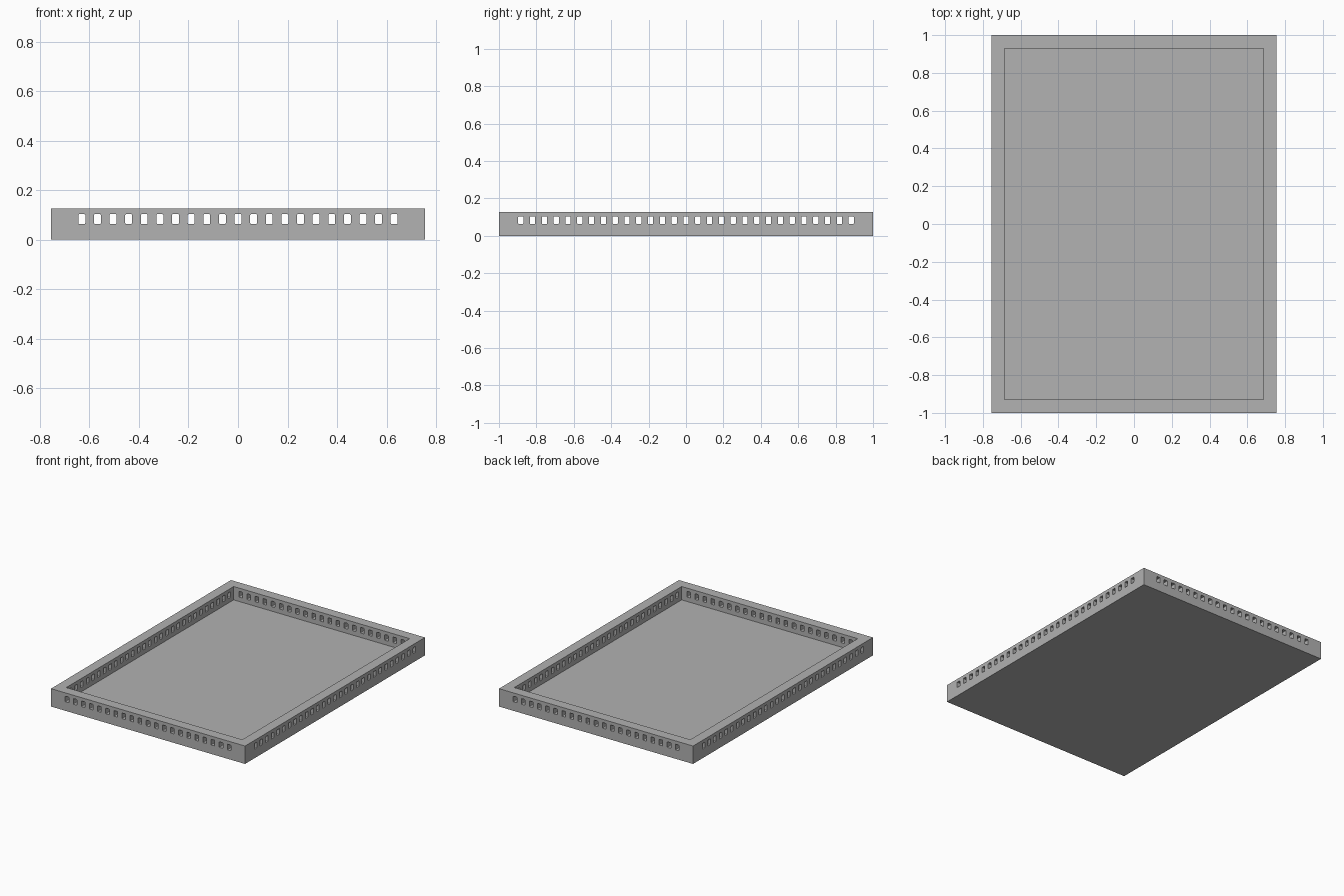
import bpy
import bmesh
from mathutils import Matrix, Vector

default = bpy.data.objects.get("Cube")
if default:
    bpy.data.objects.remove(default, do_unlink=True)

HALF_X, HALF_Y, HEIGHT = 0.755, 1.0, 0.126
WALL, FLOOR = 0.07, 0.032
SLOT_W, SLOT_H, SLOT_Z = 0.028, 0.04, 0.083
PITCH = 0.0631

grey = bpy.data.materials.new("plain grey")
grey.use_nodes = True
grey.diffuse_color = (0.445, 0.445, 0.445, 1)
grey.node_tree.nodes["Principled BSDF"].inputs["Base Color"].default_value = grey.diffuse_color


def add_box(bm, size, centre, round_axis=None):
    """Add a box; edges along round_axis are slightly rounded."""
    matrix = Matrix.Translation(centre) @ Matrix.Diagonal((*size, 1))
    verts = bmesh.ops.create_cube(bm, size=1, matrix=matrix)["verts"]
    if round_axis is not None:
        edges = {e for v in verts for e in v.link_edges}
        along = [e for e in edges
                 if abs((e.verts[0].co - e.verts[1].co)[round_axis]) > 0.5]
        bmesh.ops.bevel(bm, geom=along, offset=0.004, segments=2,
                        profile=0.5, affect='EDGES')


def make_object(name, bm):
    bmesh.ops.recalc_face_normals(bm, faces=bm.faces)
    mesh = bpy.data.meshes.new(name)
    bm.to_mesh(mesh)
    bm.free()
    mesh.materials.append(grey)
    obj = bpy.data.objects.new(name, mesh)
    bpy.context.collection.objects.link(obj)
    return obj


def slot_row(name, axis, count):
    """Row of long bars that pierce both walls facing the given axis."""
    bm = bmesh.new()
    across = 1 - axis
    for i in range(count):
        size = Vector((SLOT_W, SLOT_W, SLOT_H))
        size[axis] = 3
        centre = Vector((0, 0, SLOT_Z))
        centre[across] = (i - (count - 1) / 2) * PITCH
        add_box(bm, size, centre, axis)
    return make_object(name, bm)


# Solid tray block
bm = bmesh.new()
add_box(bm, (2 * HALF_X, 2 * HALF_Y, HEIGHT), (0, 0, HEIGHT / 2))
tray = make_object("tray", bm)

# Recess that leaves the floor and the rim
bm = bmesh.new()
add_box(bm, (2 * (HALF_X - WALL), 2 * (HALF_Y - WALL), HEIGHT),
        (0, 0, FLOOR + HEIGHT / 2))
recess = make_object("recess_cutter", bm)

# Slots through the end walls and the side walls
end_slots = slot_row("end_slot_cutter", 1, 21)
side_slots = slot_row("side_slot_cutter", 0, 29)

for cutter in (recess, end_slots, side_slots):
    cutter.hide_render = True
    cutter.hide_set(True)
    cutter.display_type = 'WIRE'
    cut = tray.modifiers.new(cutter.name, 'BOOLEAN')
    cut.operation = 'DIFFERENCE'
    cut.solver = 'EXACT'
    cut.object = cutter

# Bake the cuts and drop the cutters
bpy.context.view_layer.update()
graph = bpy.context.evaluated_depsgraph_get()
tray_mesh = bpy.data.meshes.new_from_object(tray.evaluated_get(graph))
tray.modifiers.clear()
tray.data = tray_mesh
for cutter in (recess, end_slots, side_slots):
    bpy.data.objects.remove(cutter, do_unlink=True)
